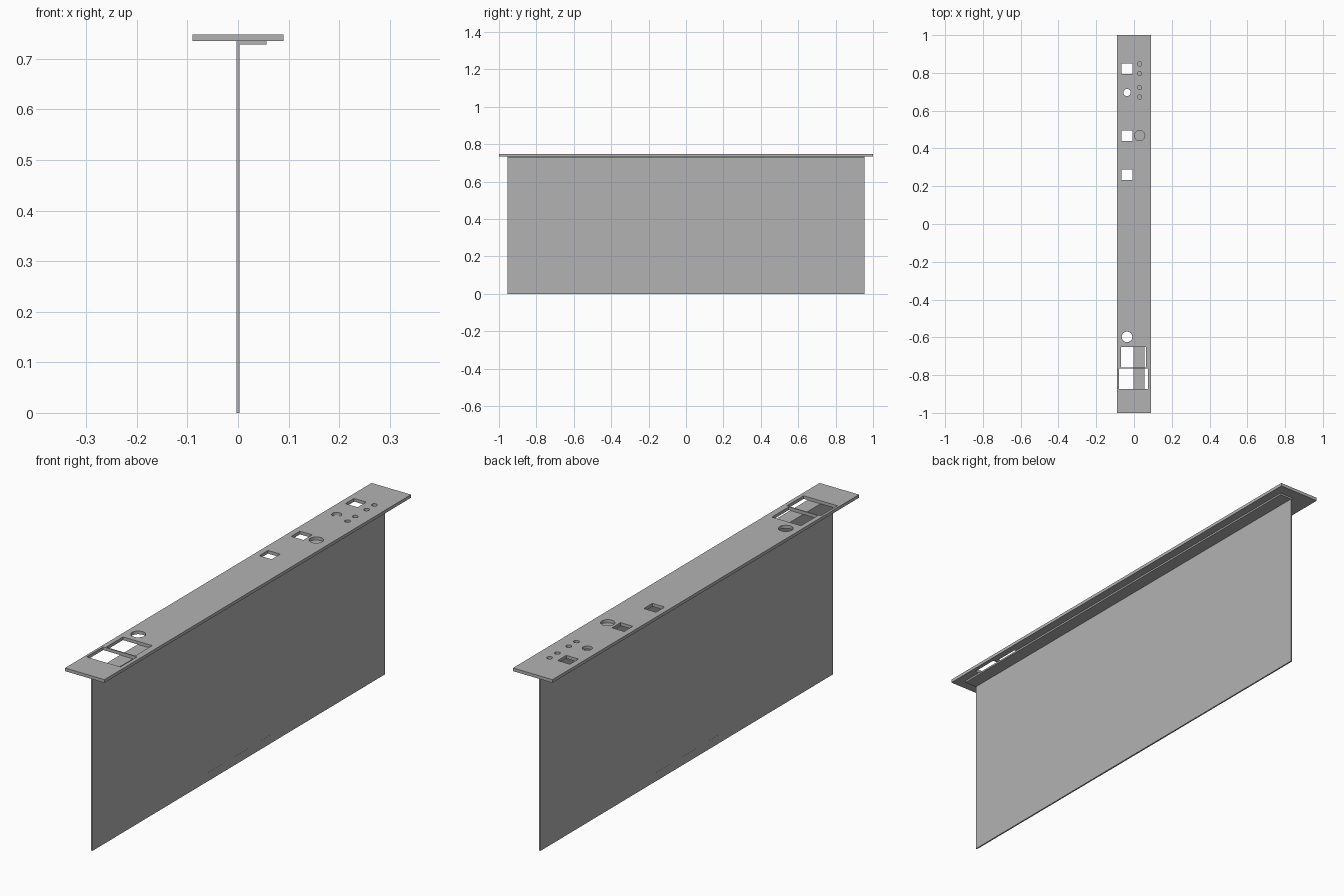
import bpy
import bmesh
from mathutils import Matrix, Vector

cube = bpy.data.objects.get("Cube")
if cube:
    bpy.data.objects.remove(cube, do_unlink=True)

# One flat grey for everything
grey = bpy.data.materials.new("mid_grey")
grey.use_nodes = True
grey.diffuse_color = (0.448, 0.448, 0.448, 1)
grey.node_tree.nodes["Principled BSDF"].inputs["Base Color"].default_value = grey.diffuse_color


def add_box(bm, low, high):
    low, high = Vector(low), Vector(high)
    matrix = Matrix.Translation((low + high) / 2) @ Matrix.Diagonal((high - low).to_4d())
    matrix[3][3] = 1
    bmesh.ops.create_cube(bm, size=1, matrix=matrix)


def finish(name, bm):
    mesh = bpy.data.meshes.new(name)
    bm.to_mesh(mesh)
    bm.free()
    mesh.materials.append(grey)
    obj = bpy.data.objects.new(name, mesh)
    bpy.context.collection.objects.link(obj)
    return obj


def box(name, low, high):
    bm = bmesh.new()
    add_box(bm, low, high)
    return finish(name, bm)


TOP, UNDER = 0.748, 0.735      # plate surfaces
END = 0.955                    # half length of the hanging sheet
HALF = 0.003                   # half thickness of the sheet

# Main parts
plate = box("top_plate", (-0.09, -1, UNDER), (0.09, 1, TOP))
box("hanging_sheet", (-HALF, -END, 0), (HALF, END, UNDER))
box("under_strip", (HALF, -END, 0.728), (0.056, END, UNDER))
box("bottom_tab", (-HALF - 0.0003, -0.2, 0), (HALF + 0.0003, 0.2, 0.035))

# Openings: rectangles as x0, x1, y0, y1 and circles as x, y, radius
rectangles = [(-0.07, 0.063, -0.76, -0.65), (-0.08, 0.074, -0.873, -0.765)]
rectangles += [(-0.065, -0.009, y - 0.028, y + 0.028) for y in (0.822, 0.468, 0.26)]
circles = [(-0.037, 0.696, 0.019), (-0.037, -0.598, 0.028), (0.03, 0.468, 0.027)]
circles += [(0.03, y, 0.011) for y in (0.847, 0.796, 0.722, 0.672)]

bm = bmesh.new()
for x0, x1, y0, y1 in rectangles:
    add_box(bm, (x0, y0, UNDER - 0.02), (x1, y1, TOP + 0.02))
for x, y, radius in circles:
    bmesh.ops.create_cone(bm, cap_ends=True, segments=32, radius1=radius, radius2=radius,
                          depth=0.06, matrix=Matrix.Translation((x, y, (TOP + UNDER) / 2)))
cutter = finish("opening_cutter", bm)
cutter.hide_render = True

# Cut the openings, then discard the cutter
cut = plate.modifiers.new("openings", "BOOLEAN")
cut.operation = "DIFFERENCE"
cut.solver = "EXACT"
cut.object = cutter
bpy.context.view_layer.update()
result = plate.evaluated_get(bpy.context.evaluated_depsgraph_get())
plate_mesh = bpy.data.meshes.new_from_object(result)
plate.modifiers.clear()
plate.data = plate_mesh
bpy.data.objects.remove(cutter, do_unlink=True)
